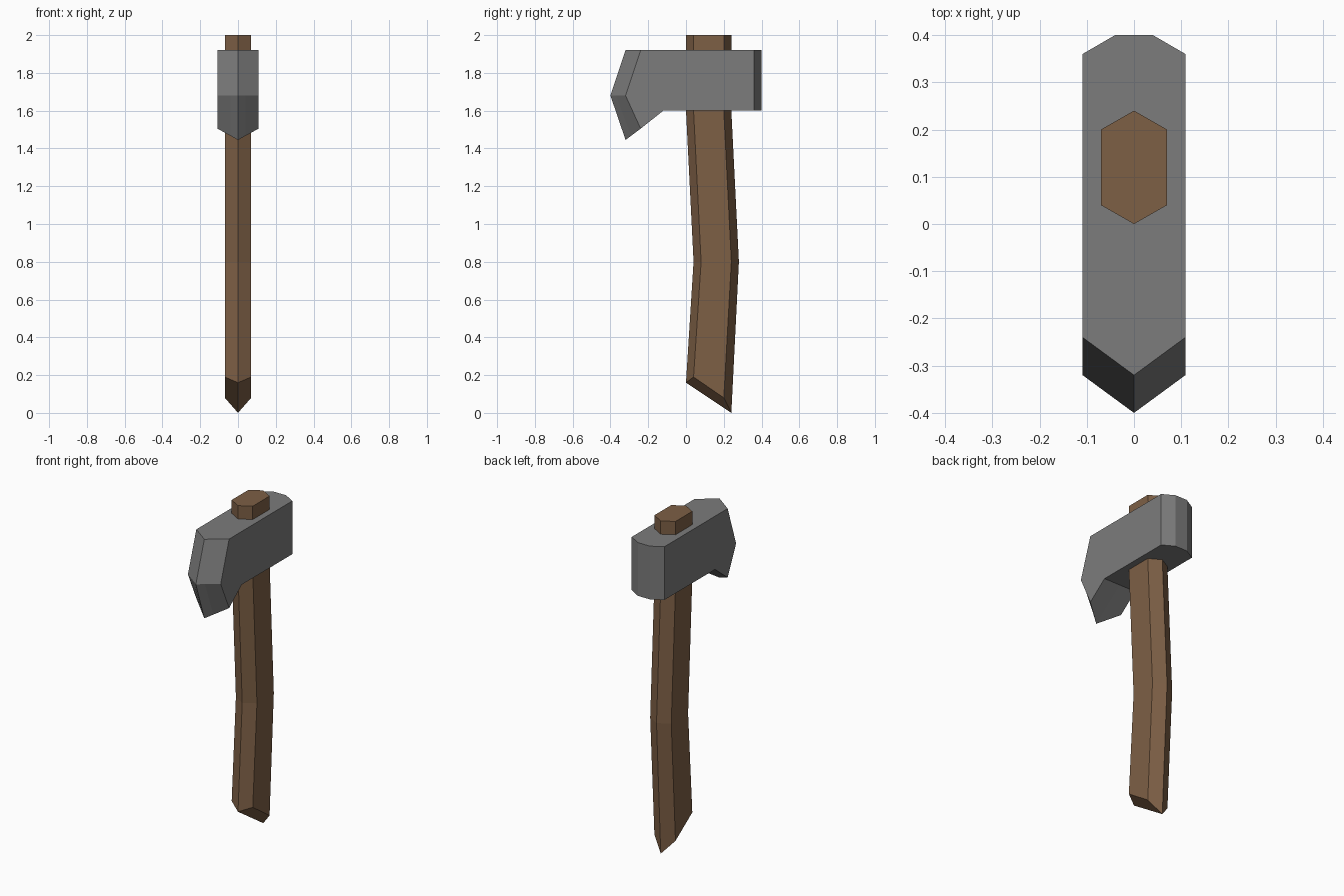
import bpy
import bmesh

if "Cube" in bpy.data.objects:
    bpy.data.objects.remove(bpy.data.objects["Cube"])


def material(name, rgb):
    m = bpy.data.materials.new(name)
    m.diffuse_color = (*rgb, 1)
    m.use_nodes = True
    m.node_tree.nodes["Principled BSDF"].inputs["Base Color"].default_value = m.diffuse_color
    return m


def loft(name, sections, mat):
    """Join closed (y, z) outlines placed at successive x positions and cap the ends."""
    bm = bmesh.new()
    rings = [[bm.verts.new((x, y, z)) for y, z in outline] for x, outline in sections]
    n = len(rings[0])
    for a, b in zip(rings, rings[1:]):
        for i in range(n):
            j = (i + 1) % n
            bm.faces.new((a[i], a[j], b[j], b[i]))
    bm.faces.new(rings[0])
    bm.faces.new(rings[-1])
    bmesh.ops.recalc_face_normals(bm, faces=bm.faces[:])
    me = bpy.data.meshes.new(name)
    bm.to_mesh(me)
    bm.free()
    me.materials.append(mat)
    ob = bpy.data.objects.new(name, me)
    bpy.context.collection.objects.link(ob)
    return ob


wood = material("brown wood", (0.205, 0.115, 0.06))
steel = material("grey steel", (0.2, 0.2, 0.2))

# Bent handle: ridge outline in the middle, narrower outline on both sides
ridge = [(0, 2), (0, 1.6), (0.04, 0.8), (0, 0.16),
         (0.24, 0), (0.28, 0.8), (0.24, 1.6), (0.24, 2)]
side = [(0.04, 2), (0.04, 1.6), (0.08, 0.8), (0.04, 0.19),
        (0.2, 0.08), (0.24, 0.8), (0.2, 1.6), (0.2, 2)]
loft("handle", [(-0.07, side), (0, ridge), (0.07, side)], wood)


# Axe head: wedge blade at the front, chamfered poll at the back
HALF = 0.109


def head_outline(x):
    t = abs(x) / HALF
    front = -0.32 + 0.08 * t
    back = 0.36 if t > 0.99 else 0.4
    return [(back, 1.92), (front, 1.92), (front - 0.08, 1.68),
            (front, 1.445 + 0.06 * t), (-0.12, 1.6), (back, 1.6)]


loft("axe_head", [(x, head_outline(x)) for x in (-HALF, -0.04, 0, 0.04, HALF)], steel)
